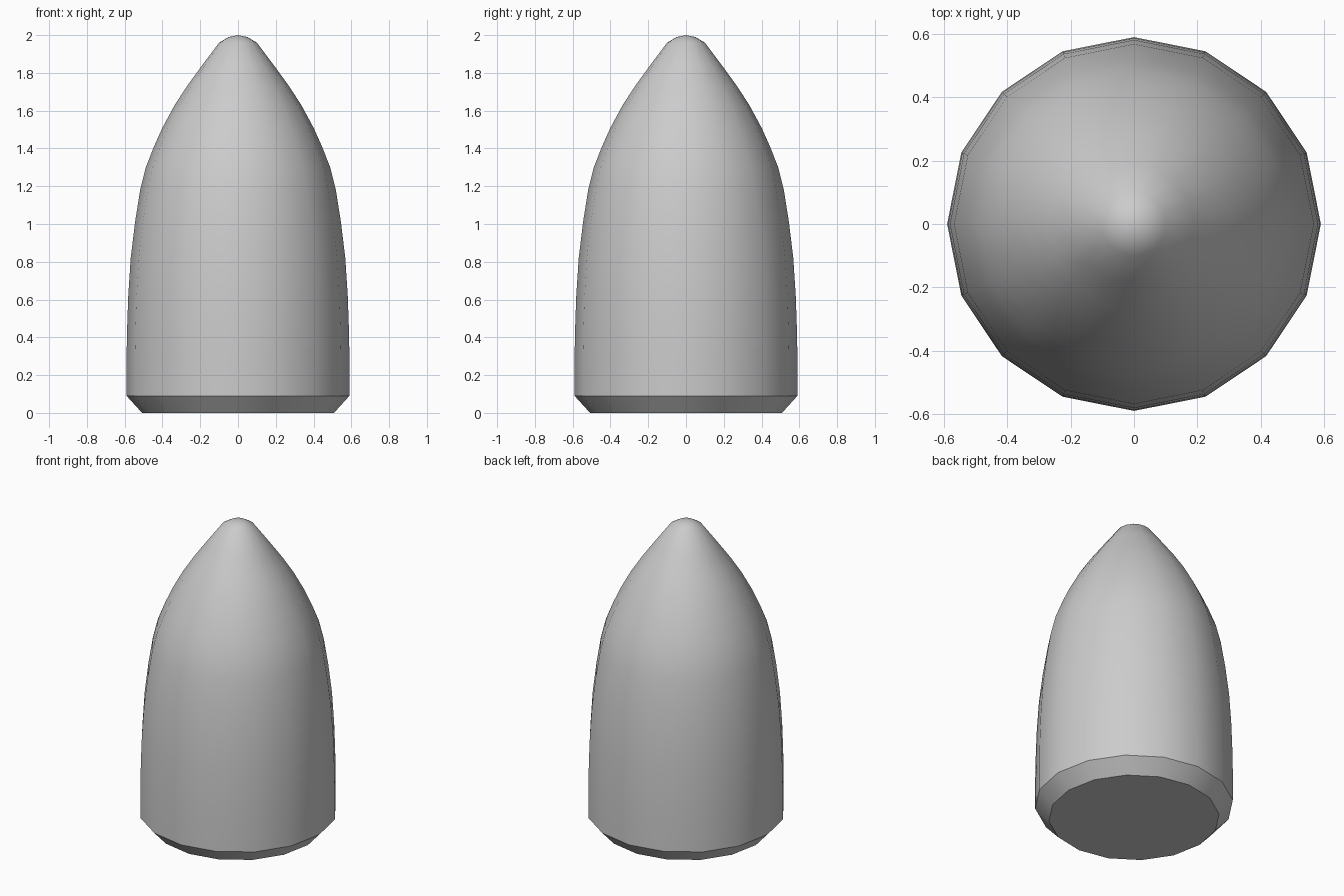
import bpy, bmesh, math

if "Cube" in bpy.data.objects:
    bpy.data.objects.remove(bpy.data.objects["Cube"])

SIDES = 16
# Radius and height, from the base chamfer up to the rounded tip
PROFILE = [(0.508, 0.0), (0.59, 0.09), (0.59, 0.30), (0.587, 0.45), (0.581, 0.62),
           (0.568, 0.82), (0.545, 1.01), (0.518, 1.18), (0.488, 1.30), (0.445, 1.41),
           (0.40, 1.51), (0.335, 1.63), (0.27, 1.73), (0.19, 1.84), (0.10, 1.96),
           (0.05, 1.99)]

# Nose-cone body: stacked rings joined by quads
bm = bmesh.new()
rings = []
for r, z in PROFILE:
    rings.append([bm.verts.new((r * math.cos(2 * math.pi * i / SIDES),
                                r * math.sin(2 * math.pi * i / SIDES), z))
                  for i in range(SIDES)])
for low, high in zip(rings, rings[1:]):
    for i in range(SIDES):
        j = (i + 1) % SIDES
        bm.faces.new((low[i], low[j], high[j], high[i]))

# Flat base and pointed centre of the tip
bm.faces.new(rings[0][::-1])
tip = bm.verts.new((0, 0, 2.0))
for i in range(SIDES):
    bm.faces.new((rings[-1][i], rings[-1][(i + 1) % SIDES], tip))
bmesh.ops.recalc_face_normals(bm, faces=bm.faces)

mesh = bpy.data.meshes.new("nose_cone")
bm.to_mesh(mesh)
bm.free()
cone = bpy.data.objects.new("nose_cone", mesh)
bpy.context.collection.objects.link(cone)

# Smooth sides with crisp base edges
bpy.context.view_layer.objects.active = cone
cone.select_set(True)
bpy.ops.object.shade_smooth_by_angle(angle=math.radians(35))
